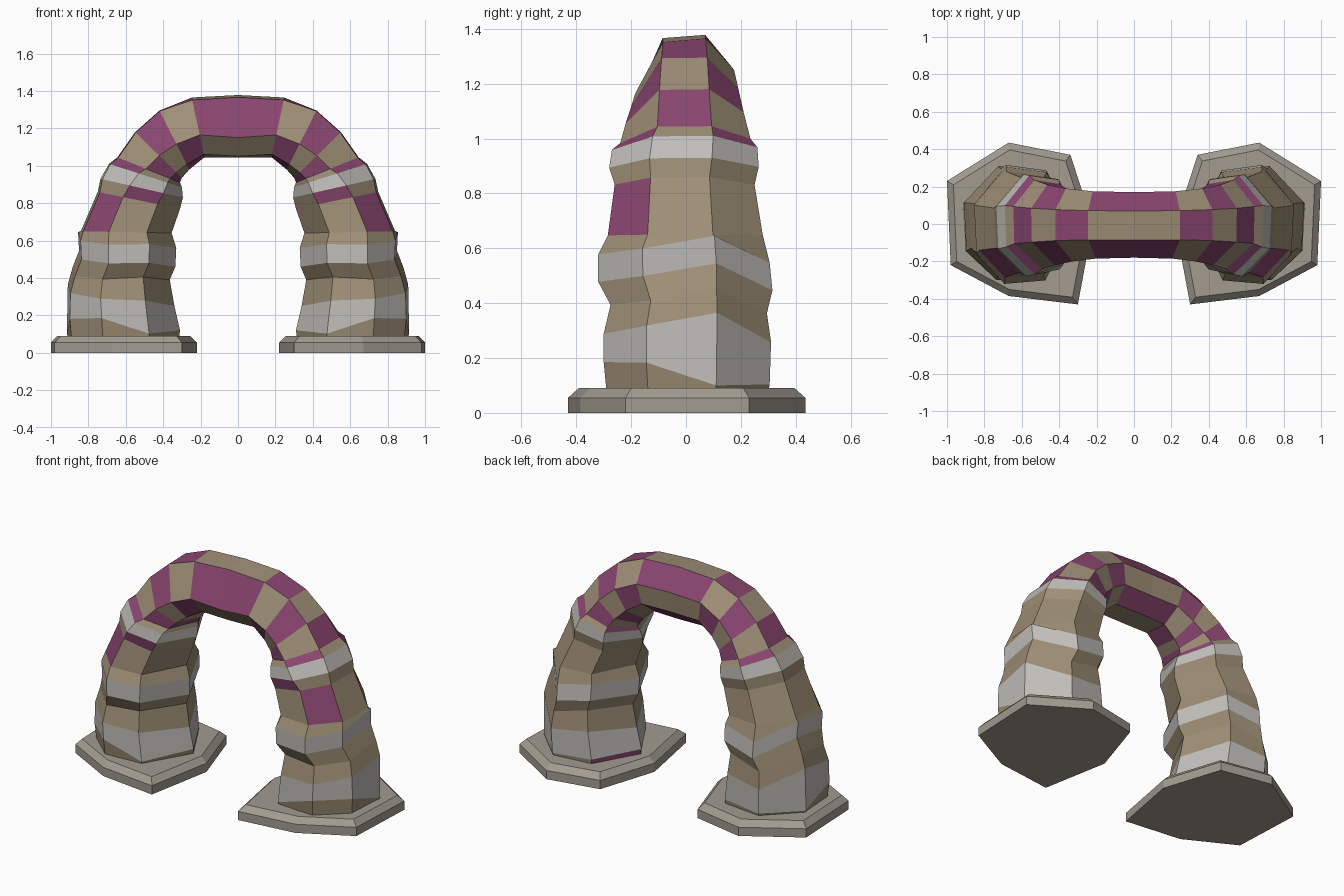
import bpy, bmesh, math

if "Cube" in bpy.data.objects:
    bpy.data.objects.remove(bpy.data.objects["Cube"])


def mat(name, r, g, b):
    m = bpy.data.materials.new(name)
    m.diffuse_color = (r, g, b, 1)
    m.use_nodes = True
    m.node_tree.nodes["Principled BSDF"].inputs["Base Color"].default_value = m.diffuse_color
    return m


TAN = mat("tan_rock", 0.34, 0.27, 0.18)
BAND = mat("pale_band", 0.52, 0.51, 0.48)
PINK = mat("plum_rock", 0.25, 0.06, 0.16)
SLAB = mat("slab_stone", 0.36, 0.33, 0.28)


def finish(name, bm, mats):
    bmesh.ops.recalc_face_normals(bm, faces=bm.faces[:])
    me = bpy.data.meshes.new(name)
    bm.to_mesh(me)
    bm.free()
    for m in mats:
        me.materials.append(m)
    ob = bpy.data.objects.new(name, me)
    bpy.context.collection.objects.link(ob)
    mod = ob.modifiers.new("mirror", 'MIRROR')
    mod.use_clip = True
    return ob


def bridge(bm, a, b, colour=lambda k: 0):
    n = len(a)
    for k in range(n):
        f = bm.faces.new((a[k], a[(k + 1) % n], b[(k + 1) % n], b[k]))
        f.material_index = colour(k)


# Arch: seven-sided rings from crown to foot
# (outer x, outer z, inner x, inner z, front y, back y)
rings = [
    (0.00, 1.378, 0.00, 1.045, -0.18, 0.17),
    (0.245, 1.365, 0.18, 1.045, -0.185, 0.175),
    (0.42, 1.295, 0.26, 0.98, -0.20, 0.19),
    (0.55, 1.18, 0.30, 0.935, -0.22, 0.21),
    (0.645, 1.045, 0.31, 0.91, -0.24, 0.235),
    (0.69, 1.01, 0.30, 0.885, -0.27, 0.26),
    (0.735, 0.93, 0.295, 0.83, -0.28, 0.265),
    (0.75, 0.86, 0.31, 0.77, -0.26, 0.25),
    (0.84, 0.65, 0.355, 0.64, -0.285, 0.28),
    (0.855, 0.60, 0.33, 0.56, -0.32, 0.305),
    (0.85, 0.50, 0.335, 0.46, -0.32, 0.315),
    (0.885, 0.41, 0.365, 0.39, -0.275, 0.295),
    (0.91, 0.32, 0.34, 0.25, -0.30, 0.31),
    (0.915, 0.185, 0.31, 0.12, -0.30, 0.305),
    (0.905, 0.08, 0.315, 0.08, -0.29, 0.30),
]
# Angles of the seven columns round the section, and their rise on the legs
crown = [-25, 25, 76, 118, 157, 207, 250]
foot = [-27, 20, 72, 120, 180, 242, 290]
WAVE = [0, 0.045, -0.04, 0.02, 0, 0.01, -0.01]
SAG = [0, -0.085, -0.06, -0.02, 0, -0.035, 0.02]
bands = {5, 9, 12}
accents = {(7, 6), (6, 5), (13, 3)}


def norm(v):
    lo, hi = min(v), max(v)
    return [(q - lo) / (hi - lo) for q in v]


def colour_for(j):
    def colour(k):
        strip = k if k < 5 else k - 7
        if j in bands:
            return 1
        if j <= 4 and (strip + j) % 2:
            return 2
        return 2 if (j, k) in accents else 0
    return colour


bm = bmesh.new()
prev = None
for j, (xo, zo, xi, zi, yf, yb) in enumerate(rings):
    t = min(1, j / 7)
    ang = [math.radians(a + (b - a) * t) for a, b in zip(crown, foot)]
    us = norm([math.cos(a) for a in ang])
    vs = norm([math.sin(a) for a in ang])
    lift = WAVE if 9 <= j <= 12 else SAG if j == 13 else [0] * 7
    ring = [bm.verts.new((xi + (xo - xi) * u, yf + (yb - yf) * v,
                          zi + (zo - zi) * u + d))
            for u, v, d in zip(us, vs, lift)]
    if j < 2:
        ring[0].co.z -= 0.012
    if prev:
        bridge(bm, prev, ring, colour_for(j - 1))
    prev = ring
bm.faces.new(prev)
finish("rock_arch", bm, [TAN, BAND, PINK])

# Foot slabs: irregular heptagon with a chamfered top
outline = [(0.34, 0.37), (0.67, 0.435), (1.0, 0.23), (0.98, -0.22),
           (0.67, -0.385), (0.30, -0.43), (0.22, 0.0)]
bm = bmesh.new()
prev = None
for z, s in ((0, 1), (0.055, 1), (0.09, 0.91)):
    ring = [bm.verts.new((0.62 + (x - 0.62) * s, y * s, z)) for x, y in outline]
    if prev:
        bridge(bm, prev, ring)
    else:
        bm.faces.new(ring)
    prev = ring
bm.faces.new(prev)
finish("foot_slabs", bm, [SLAB])
